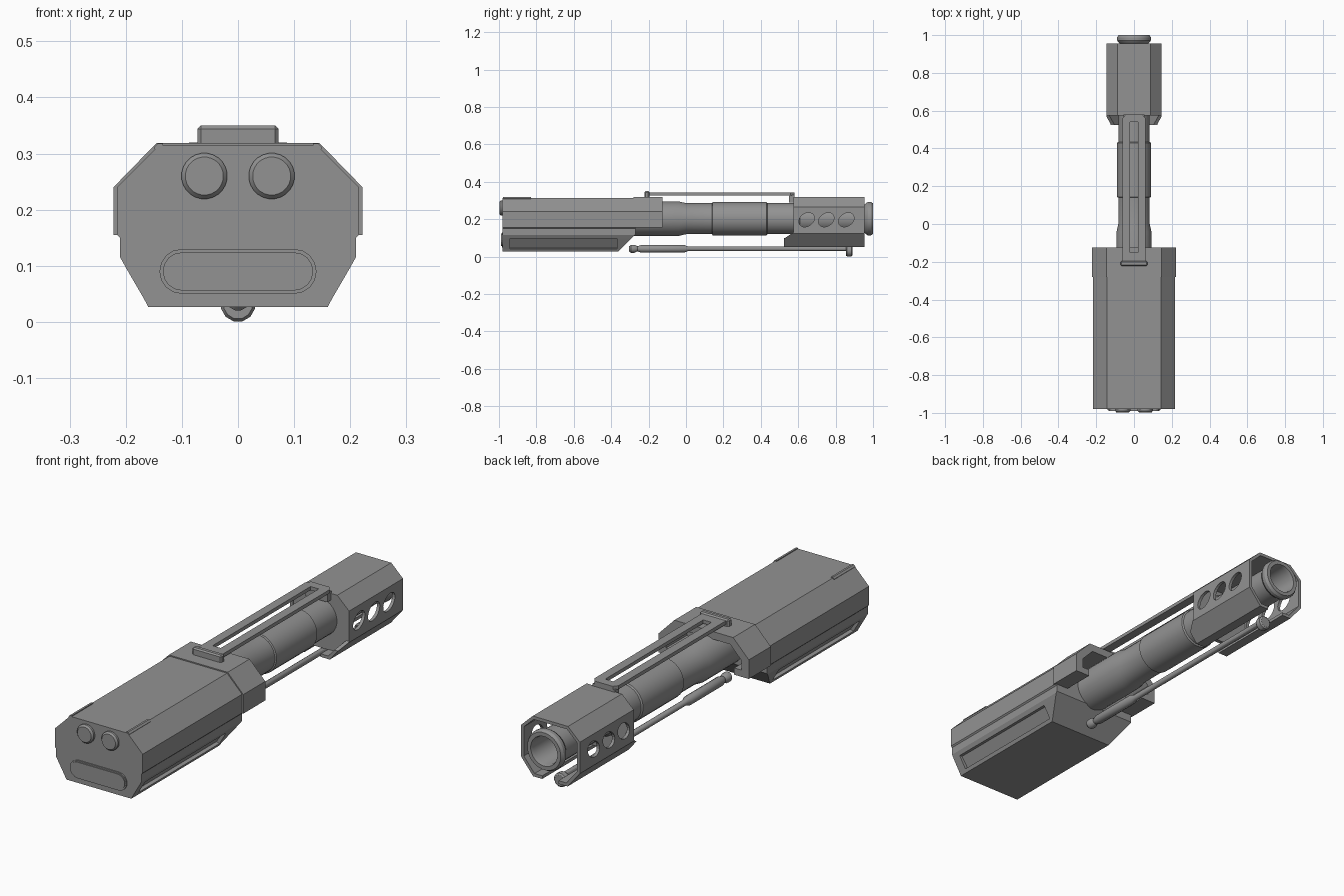
import bpy, bmesh, math

if "Cube" in bpy.data.objects:
    bpy.data.objects.remove(bpy.data.objects["Cube"])

AXIS_Z = 0.203
GREY = bpy.data.materials.new("dark_grey")
GREY.diffuse_color = (0.29, 0.29, 0.29, 1)
GREY.use_nodes = True
GREY.node_tree.nodes["Principled BSDF"].inputs["Base Color"].default_value = GREY.diffuse_color


def finish(bm, name, smooth=False):
    bmesh.ops.recalc_face_normals(bm, faces=bm.faces[:])
    me = bpy.data.meshes.new(name)
    bm.to_mesh(me)
    bm.free()
    me.materials.append(GREY)
    ob = bpy.data.objects.new(name, me)
    bpy.context.collection.objects.link(ob)
    if smooth:
        bpy.context.view_layer.objects.active = ob
        ob.select_set(True)
        bpy.ops.object.shade_smooth_by_angle(angle=math.radians(30))
        ob.select_set(False)
    return ob


def prism(name, pts, lo, hi, axis='y', bisect=None):
    """Extrude a 2D profile: (x,z) along y, (y,z) along x or (x,y) along z."""
    place = {'y': lambda p, t: (p[0], t, p[1]),
             'x': lambda p, t: (t, p[0], p[1]),
             'z': lambda p, t: (p[0], p[1], t)}[axis]
    bm = bmesh.new()
    a = [bm.verts.new(place(p, lo)) for p in pts]
    b = [bm.verts.new(place(p, hi)) for p in pts]
    bm.faces.new(a)
    bm.faces.new(b[::-1])
    n = len(pts)
    for i in range(n):
        bm.faces.new((a[i], a[(i + 1) % n], b[(i + 1) % n], b[i]))
    if bisect:
        co, no = bisect
        bmesh.ops.bisect_plane(bm, geom=bm.verts[:] + bm.edges[:] + bm.faces[:],
                               plane_co=co, plane_no=no, clear_outer=True)
        bmesh.ops.holes_fill(bm, edges=[e for e in bm.edges if e.is_boundary])
    return finish(bm, name)


def box(name, x0, x1, y0, y1, z0, z1):
    return prism(name, [(x0, z0), (x1, z0), (x1, z1), (x0, z1)], y0, y1)


def mirrored(half):
    return half + [(-x, z) for x, z in reversed(half)]


def shell(outer, inner):
    """Closed C-shaped section, open at the bottom."""
    return mirrored(outer) + [(-x, z) for x, z in inner] + inner[::-1]


def lathe(name, prof, x, z, seg=24):
    """Revolve (radius, y) points about a y-parallel axis."""
    bm = bmesh.new()
    rings = []
    for r, y in prof:
        rings.append([bm.verts.new((x + r * math.cos(2 * math.pi * (i + .5) / seg), y,
                                    z + r * math.sin(2 * math.pi * (i + .5) / seg)))
                      for i in range(seg)])
    for r0, r1 in zip(rings, rings[1:]):
        for i in range(seg):
            j = (i + 1) % seg
            bm.faces.new((r0[i], r0[j], r1[j], r1[i]))
    bm.faces.new(rings[0])
    bm.faces.new(rings[-1])
    return finish(bm, name, True)


def cut(ob, cutter):
    m = ob.modifiers.new("cut", 'BOOLEAN')
    m.operation = 'DIFFERENCE'
    m.solver = 'EXACT'
    m.object = cutter
    bpy.context.view_layer.objects.active = ob
    bpy.ops.object.modifier_apply(modifier=m.name)
    bpy.data.objects.remove(cutter)


# rear housing: sloped lower front, long channels in the lower chamfers
slope = ((0, -0.28, 0.11), (0, 1, -1))
channel = [(0.168, 0.042), (0.152, 0.046), (0.187, 0.097), (0.2, 0.097)]
prism("rear_housing", mirrored([(0.16, 0.027)] + channel +
                               [(0.21, 0.115), (0.21, 0.15), (0.216, 0.156), (0.216, 0.24), (0.142, 0.314)]),
      -0.98, -0.27, bisect=slope)
for s in (-1, 1):
    pts = [(s * x, z) for x, z in channel]
    prism("channel_rear_end", pts, -0.98, -0.94)
    prism("channel_front_end", pts, -0.37, -0.27, bisect=slope)

# front collar wrapping the barrel root
prism("front_collar", shell([(0.15, 0.155), (0.222, 0.155), (0.222, 0.24), (0.145, 0.319)],
                            [(0.15, 0.185), (0.185, 0.185), (0.185, 0.228), (0.13, 0.285)]),
      -0.28, -0.125)

# rear details: edge strips, knobs and raised pad
for s in (-1, 1):
    prism("edge_strip", [(s * x, z) for x, z in ((0.134, 0.31), (0.134, 0.318), (0.143, 0.318),
                                                 (0.15, 0.311), (0.146, 0.305))], -0.979, -0.83)
    lathe("rear_knob", [(0.041, -0.97), (0.041, -0.989), (0.034, -0.997)], s * 0.06, 0.26)


def stadium(r):
    arc = [-math.pi / 2 + math.pi * i / 8 for i in range(9)]
    right = [(0.1 + r * math.cos(a), 0.09 + r * math.sin(a)) for a in arc]
    return mirrored(right)


prism("rear_pad", stadium(0.04), -0.985, -0.97)
prism("rear_pad_face", stadium(0.034), -0.989, -0.97)

# barrel with stepped sleeves and open bore
lathe("barrel", [(0.093, -0.29), (0.093, -0.04), (0.084, 0.0), (0.084, 0.14), (0.09, 0.143),
                 (0.09, 0.43), (0.084, 0.435), (0.084, 0.6), (0.075, 0.61), (0.075, 0.955),
                 (0.082, 0.96), (0.09, 0.972), (0.09, 0.988), (0.083, 1.0), (0.066, 1.0),
                 (0.062, 0.985), (0.062, 0.6)], 0, AXIS_Z)

# muzzle shroud: octagonal shell with stepped rear and oval side vents
shroud = prism("muzzle_shroud", shell([(0.04, 0.052), (0.085, 0.052), (0.145, 0.125), (0.145, 0.265), (0.087, 0.32)],
                                      [(0.04, 0.066), (0.078, 0.066), (0.131, 0.13), (0.131, 0.26), (0.082, 0.306)]),
               0.525, 0.955)
cut(shroud, prism("rear_cutter", [(0.4, 0.1), (0.53, 0.1), (0.575, 0.13), (0.575, 0.4), (0.4, 0.4)],
                  -0.3, 0.3, 'x'))
for y in (0.645, 0.75, 0.857):
    oval = []
    for i in range(20):
        a = 2 * math.pi * i / 20
        u, v = 0.045 * math.cos(a), 0.034 * math.sin(a)
        t = math.radians(35)
        oval.append((y + u * math.cos(t) - v * math.sin(t), 0.197 + u * math.sin(t) + v * math.cos(t)))
    cut(shroud, prism("vent_cutter", oval, -0.3, 0.3, 'x'))
prism("shroud_rear_wall", mirrored([(0.08, 0.064), (0.133, 0.129), (0.133, 0.261), (0.083, 0.31)]),
      0.577, 0.595)

# top rail with long slot, end bar and front foot
rail = prism("top_rail", [(-0.06, -0.2), (0.06, -0.2), (0.06, 0.56), (0.045, 0.58), (-0.045, 0.58), (-0.06, 0.56)],
             0.328, 0.344, 'z')
cut(rail, box("slot_cutter", -0.02, 0.02, -0.15, 0.54, 0.3, 0.4))
bar = box("rail_end_bar", -0.072, 0.072, -0.222, -0.196, 0.312, 0.35)
bevel = bar.modifiers.new("bevel", 'BEVEL')
bevel.width = 0.006
bevel.segments = 1
box("rail_front_foot", -0.055, 0.055, 0.55, 0.58, 0.29, 0.33)

# lower piston rod
lathe("piston_rod", [(0.012, -0.306), (0.022, -0.295), (0.022, -0.275), (0.014, -0.26), (0.021, -0.24),
                     (0.021, -0.01), (0.013, 0.01), (0.013, 0.86)], 0, 0.042, 12)
lathe("rod_end_cap", [(0.026, 0.855), (0.031, 0.862), (0.031, 0.885), (0.024, 0.89)], 0, 0.031, 12)
